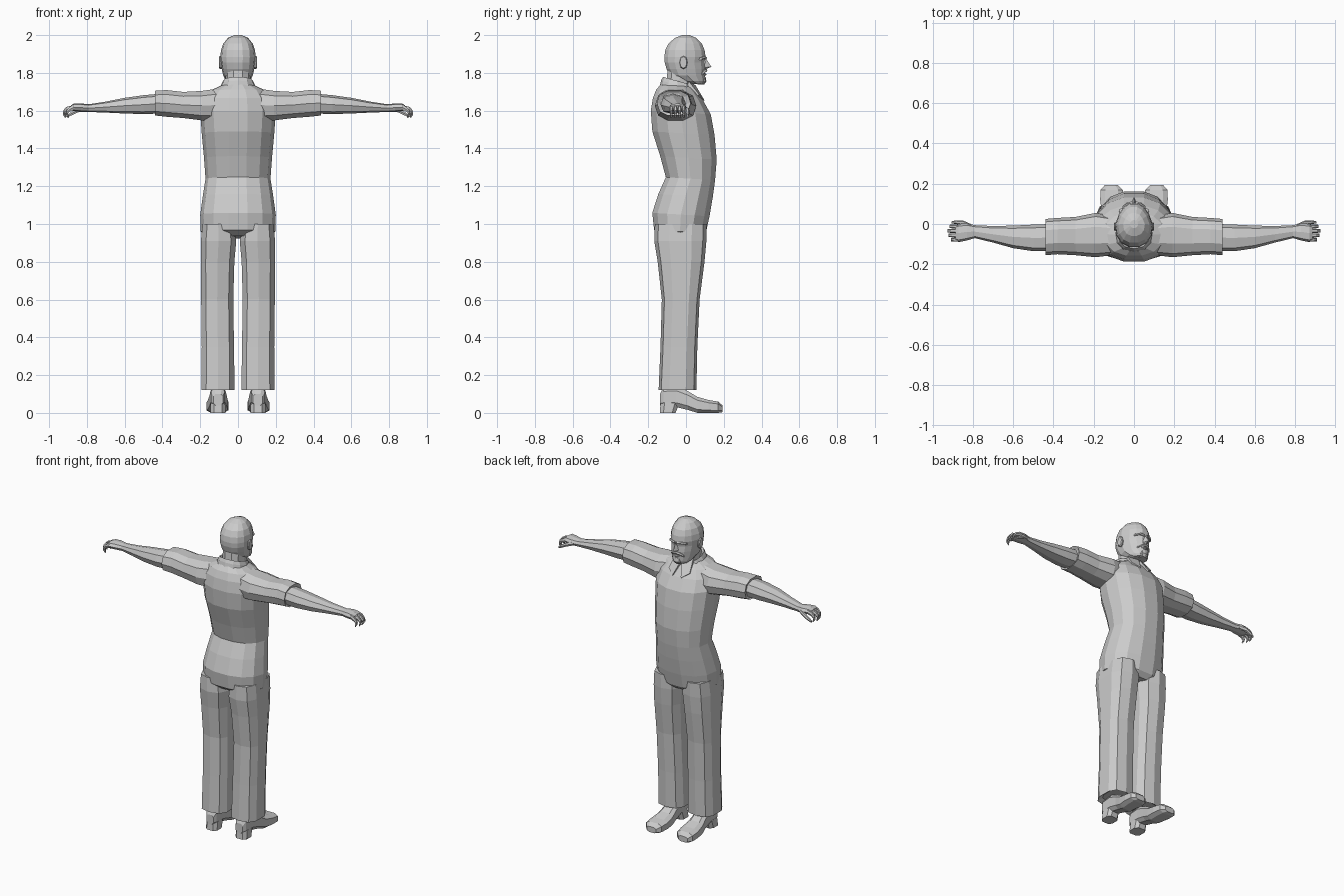
import bpy, math

grey = bpy.data.materials.new("plain grey")
grey.diffuse_color = (0.6, 0.6, 0.6, 1)


def loft(name, axis, sections, n=12, p=2.3, mirror=False, taper=0.0, tilt=0.0, half=False):
    """Skin rounded rings. Section: (t, a0, a1, b0, b1), a and b being the other two axes in order.
    taper narrows the high-b side, tilt shifts t along b."""
    unit = []
    for i in range(n):
        w = 2 * math.pi * (i + (0.5 if half else 0)) / n
        c, s = math.cos(w), math.sin(w)
        unit.append((math.copysign(abs(c) ** (2 / p), c), math.copysign(abs(s) ** (2 / p), s)))
    m = max(max(abs(c), abs(s)) for c, s in unit)
    verts, faces = [], []
    for t, a0, a1, b0, b1 in sections:
        for c, s in unit:
            c, s = c / m, s / m
            a = (a0 + a1) / 2 + (a1 - a0) / 2 * c * (1 - taper * max(s, 0))
            b = (b0 + b1) / 2 + (b1 - b0) / 2 * s
            u = t + tilt * (b - (b0 + b1) / 2)
            verts.append({"x": (u, a, b), "y": (a, u, b), "z": (a, b, u)}[axis])
    for k in range(len(sections) - 1):
        for i in range(n):
            j = (i + 1) % n
            faces.append((k * n + i, k * n + j, k * n + n + j, k * n + n + i))
    faces.append(tuple(range(n))[::-1])
    faces.append(tuple(range(len(verts) - n, len(verts))))
    return make(name, verts, faces, mirror)


def make(name, verts, faces, mirror=False):
    import bmesh
    me = bpy.data.meshes.new(name)
    me.from_pydata(verts, [], faces)
    bm = bmesh.new()
    bm.from_mesh(me)
    bmesh.ops.recalc_face_normals(bm, faces=bm.faces)
    bm.to_mesh(me)
    bm.free()
    me.materials.append(grey)
    ob = bpy.data.objects.new(name, me)
    bpy.context.collection.objects.link(ob)
    if mirror:
        ob.modifiers.new("mirror", "MIRROR").use_mirror_merge = False
    return ob


def body(rows):
    """Rows of (z, half width, back, front) to symmetric sections."""
    return [(z, -w, w, b, f) for z, w, b, f in rows]


# Shirt and hips
loft("torso", "z", body([
    (0.93, 0.15, -0.13, 0.08), (0.96, 0.198, -0.172, 0.108), (1.05, 0.20, -0.182, 0.128),
    (1.15, 0.186, -0.15, 0.145), (1.24, 0.172, -0.11, 0.157), (1.35, 0.18, -0.14, 0.166),
    (1.48, 0.192, -0.182, 0.155), (1.59, 0.20, -0.19, 0.135), (1.66, 0.185, -0.178, 0.095),
    (1.705, 0.15, -0.16, 0.06), (1.735, 0.085, -0.135, 0.03)]), n=14, p=2.2, tilt=-0.06)

# Trouser legs with open-looking hems
loft("trouser_leg", "z", [
    (0.14, 0.035, 0.17, -0.12, 0.03), (0.12, 0.015, 0.197, -0.145, 0.055),
    (0.35, 0.018, 0.195, -0.135, 0.06), (0.6, 0.022, 0.198, -0.128, 0.072),
    (0.8, 0.016, 0.20, -0.15, 0.098), (0.91, 0.006, 0.20, -0.168, 0.108),
    (1.0, 0.02, 0.19, -0.165, 0.11)], n=10, p=2.8, mirror=True, half=True)

# Shoes with separate heels
loft("shoe", "y", [
    (-0.138, 0.08, 0.13, 0.04, 0.10), (-0.12, 0.07, 0.142, 0.035, 0.135),
    (-0.05, 0.066, 0.146, 0.03, 0.14), (0.01, 0.06, 0.15, 0.016, 0.115),
    (0.06, 0.054, 0.16, 0.0, 0.085), (0.12, 0.05, 0.168, 0.0, 0.068),
    (0.17, 0.056, 0.166, 0.0, 0.06), (0.193, 0.08, 0.145, 0.004, 0.04)],
    n=8, p=3.2, mirror=True, half=True)
loft("shoe_heel", "z", [
    (0.0, 0.066, 0.146, -0.138, -0.055), (0.055, 0.068, 0.144, -0.135, -0.035)],
    n=8, p=3, mirror=True, half=True)

# Short sleeves, folded in at the hem
loft("sleeve", "x", [
    (0.11, -0.155, 0.04, 1.54, 1.72), (0.19, -0.165, 0.055, 1.545, 1.708),
    (0.29, -0.155, 0.035, 1.558, 1.702), (0.38, -0.15, 0.03, 1.565, 1.712),
    (0.44, -0.155, 0.025, 1.572, 1.708), (0.43, -0.135, 0.005, 1.585, 1.692)],
    n=10, p=2.4, mirror=True)

# Bare arm down to the palm
loft("forearm", "x", [
    (0.41, -0.135, 0.0, 1.585, 1.69), (0.50, -0.135, -0.003, 1.582, 1.682),
    (0.60, -0.12, -0.008, 1.585, 1.668), (0.70, -0.092, -0.01, 1.59, 1.648),
    (0.79, -0.07, -0.006, 1.593, 1.634), (0.83, -0.082, 0.004, 1.594, 1.638),
    (0.87, -0.09, 0.0, 1.598, 1.638), (0.885, -0.084, -0.006, 1.602, 1.628)],
    n=8, p=2.5, mirror=True)

# Curled fingers and thumb
for i, reach in enumerate((0.915, 0.926, 0.922, 0.908)):
    y = -0.012 - 0.022 * i
    loft(f"finger_{i + 1}", "x", [
        (0.865, y - 0.010, y + 0.010, 1.604, 1.632), (reach - 0.018, y - 0.010, y + 0.010, 1.594, 1.622),
        (reach, y - 0.008, y + 0.008, 1.575, 1.602), (reach - 0.012, y - 0.006, y + 0.006, 1.560, 1.576)],
        n=6, mirror=True)
loft("thumb", "x", [
    (0.81, -0.022, 0.0, 1.60, 1.625), (0.85, -0.006, 0.018, 1.588, 1.615),
    (0.885, 0.0, 0.018, 1.572, 1.594), (0.905, 0.003, 0.013, 1.565, 1.578)], n=6, mirror=True)

# Neck and collar
loft("neck", "z", body([(1.70, 0.068, -0.11, 0.03), (1.82, 0.066, -0.10, 0.04)]), n=10)
loft("collar", "z", body([
    (1.70, 0.10, -0.14, 0.05), (1.735, 0.09, -0.132, 0.042), (1.757, 0.08, -0.122, 0.034),
    (1.745, 0.068, -0.112, 0.024)]), n=12, tilt=-0.28)
# Collar points at the front
make("collar_flap", [(0.004, 0.05, 1.735), (0.062, 0.015, 1.755), (0.075, 0.07, 1.685), (0.03, 0.098, 1.655),
                     (0.004, 0.03, 1.71), (0.062, 0.0, 1.72), (0.07, 0.04, 1.67), (0.03, 0.07, 1.64)],
     [(0, 1, 2, 3), (7, 6, 5, 4), (0, 4, 5, 1), (1, 5, 6, 2), (2, 6, 7, 3), (3, 7, 4, 0)], True)

# Head, narrowing toward the face
loft("head", "z", body([
    (1.742, 0.046, 0.025, 0.092), (1.757, 0.064, -0.03, 0.101), (1.785, 0.078, -0.085, 0.102),
    (1.82, 0.086, -0.105, 0.103), (1.855, 0.092, -0.115, 0.099), (1.885, 0.094, -0.117, 0.106),
    (1.92, 0.090, -0.112, 0.101), (1.955, 0.078, -0.095, 0.086), (1.985, 0.054, -0.06, 0.056),
    (2.0, 0.02, -0.02, 0.02)]), n=14, p=2.3, taper=0.25)
loft("ear", "x", [
    (0.075, -0.025, 0.005, 1.825, 1.878), (0.094, -0.034, 0.008, 1.82, 1.89),
    (0.1, -0.032, 0.004, 1.825, 1.886)], n=8, mirror=True)

# Face: brow, nose, moustache, lip and chin
loft("brow", "x", [
    (0.008, 0.085, 0.112, 1.870, 1.886), (0.035, 0.08, 0.107, 1.874, 1.889),
    (0.058, 0.065, 0.088, 1.868, 1.882)], n=6, mirror=True)
make("nose", [(0, 0.105, 1.878), (-0.018, 0.095, 1.828), (0.018, 0.095, 1.828),
              (0, 0.134, 1.832), (0, 0.1, 1.818)],
     [(0, 1, 3), (0, 3, 2), (1, 4, 3), (3, 4, 2), (0, 2, 4, 1)])
loft("moustache", "x", [
    (0.0, 0.09, 0.114, 1.806, 1.822), (0.025, 0.082, 0.107, 1.800, 1.818),
    (0.044, 0.07, 0.091, 1.788, 1.802)], n=6, mirror=True)
loft("lower_lip", "x", [
    (-0.022, 0.085, 0.1, 1.789, 1.796), (0, 0.09, 0.11, 1.785, 1.798),
    (0.022, 0.085, 0.1, 1.789, 1.796)], n=6)
loft("chin", "z", body([
    (1.738, 0.018, 0.06, 0.096), (1.755, 0.03, 0.06, 0.108), (1.778, 0.024, 0.06, 0.104)]), n=8)
